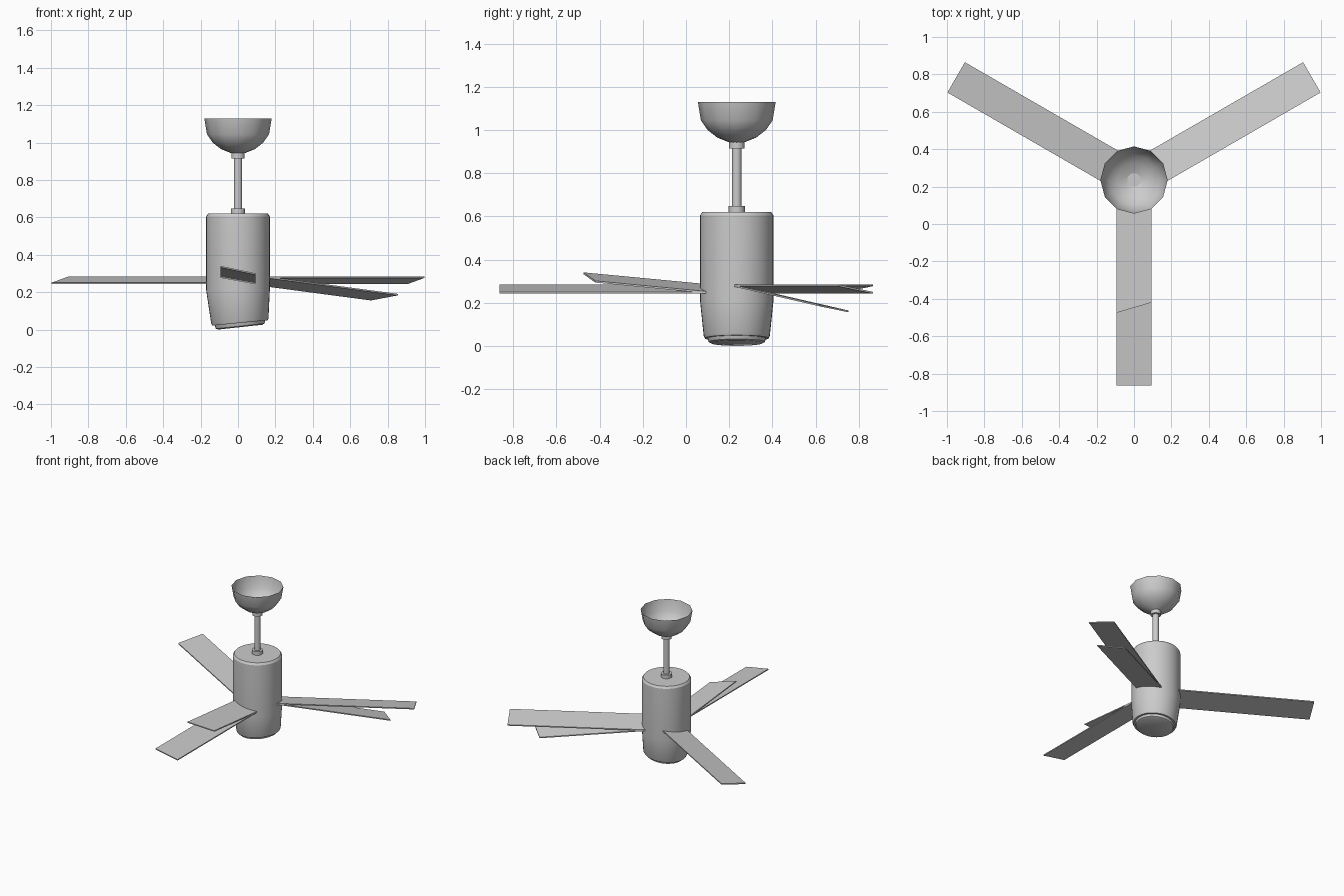
import bpy, bmesh
from math import sin, cos, pi, radians

if "Cube" in bpy.data.objects:
    bpy.data.objects.remove(bpy.data.objects["Cube"])

CY = 0.235  # fan axis sits at x=0, y=CY


def finish(name, bm, smooth=None):
    bmesh.ops.recalc_face_normals(bm, faces=bm.faces)
    me = bpy.data.meshes.new(name)
    bm.to_mesh(me)
    bm.free()
    ob = bpy.data.objects.new(name, me)
    bpy.context.collection.objects.link(ob)
    if smooth:
        bpy.ops.object.select_all(action='DESELECT')
        ob.select_set(True)
        bpy.context.view_layer.objects.active = ob
        bpy.ops.object.shade_smooth_by_angle(angle=radians(smooth))
    return ob


def lathe(name, profile, n, caps=True, bend=None, smooth=35):
    """Revolve (radius, z) points about the fan axis."""
    bm = bmesh.new()
    rings = []
    for r, z in profile:
        ring = []
        for i in range(n):
            a = 2 * pi * i / n
            p = (r * cos(a), CY + r * sin(a), z)
            ring.append(bm.verts.new(bend(*p) if bend else p))
        rings.append(ring)
    for lo, hi in zip(rings, rings[1:]):
        for i in range(n):
            j = (i + 1) % n
            bm.faces.new((lo[i], lo[j], hi[j], hi[i]))
    if caps:
        bm.faces.new(rings[0])
        bm.faces.new(rings[-1])
    return finish(name, bm, smooth)


def blade(name, angle, tip_a, tip_b, slope=0.0):
    """Pitched flat board; tip_a / tip_b are the radii of the two tip corners."""
    root, half, pitch, thick = 0.12, 0.0935, 0.017, 0.008
    a = radians(angle)
    bm = bmesh.new()
    layers = []
    for off in (-thick / 2, thick / 2):
        layer = []
        for r, s in ((root, -1), (tip_a, -1), (tip_b, 1), (root, 1)):
            t = half * s
            z = 0.264 - pitch * s + slope * (r - root) + off
            layer.append(bm.verts.new((r * cos(a) - t * sin(a),
                                       CY + r * sin(a) + t * cos(a), z)))
        layers.append(layer)
    lo, hi = layers
    bm.faces.new(lo)
    bm.faces.new(hi)
    for i in range(4):
        j = (i + 1) % 4
        bm.faces.new((lo[i], lo[j], hi[j], hi[i]))
    return finish(name, bm)


def lean(x, y, z):
    # lower housing leans gently to the right
    d = max(0.0, 0.21 - z)
    return (x + 0.06 * d, y, z + x * 0.55 * d)


# ceiling canopy: open low-poly bowl
lathe("canopy", [(0.035, 0.943), (0.09, 0.965), (0.135, 1.0),
                 (0.166, 1.045), (0.18, 1.13)], 12, caps=False, smooth=30)

# down rod and its collars
lathe("down_rod", [(0.022, 0.61), (0.022, 0.946)], 20)
lathe("upper_collar", [(0.036, 0.915), (0.036, 0.946)], 20)
lathe("lower_collar", [(0.038, 0.615), (0.038, 0.648)], 20)

# motor housing, upper cylinder and tapered leaning base
lathe("motor_housing", [(0.148, 0.036), (0.153, 0.046), (0.17, 0.21),
                        (0.17, 0.605), (0.16, 0.62)], 40, bend=lean, smooth=25)

# rounded cover under the housing
lathe("bottom_cover", [(0.118, 0.0135), (0.13, 0.019), (0.136, 0.04)], 40, bend=lean)

# three full-length blades
for i, ang in enumerate((-90, 30, 150)):
    blade(f"blade_{i + 1}", ang, 1.098, 1.098)

# two short slanted blades, one raised and one drooping
blade("raised_short_blade", -90, 0.71, 0.655, 0.095)
blade("drooping_short_blade", 30, 0.933, 0.875, -0.115)
